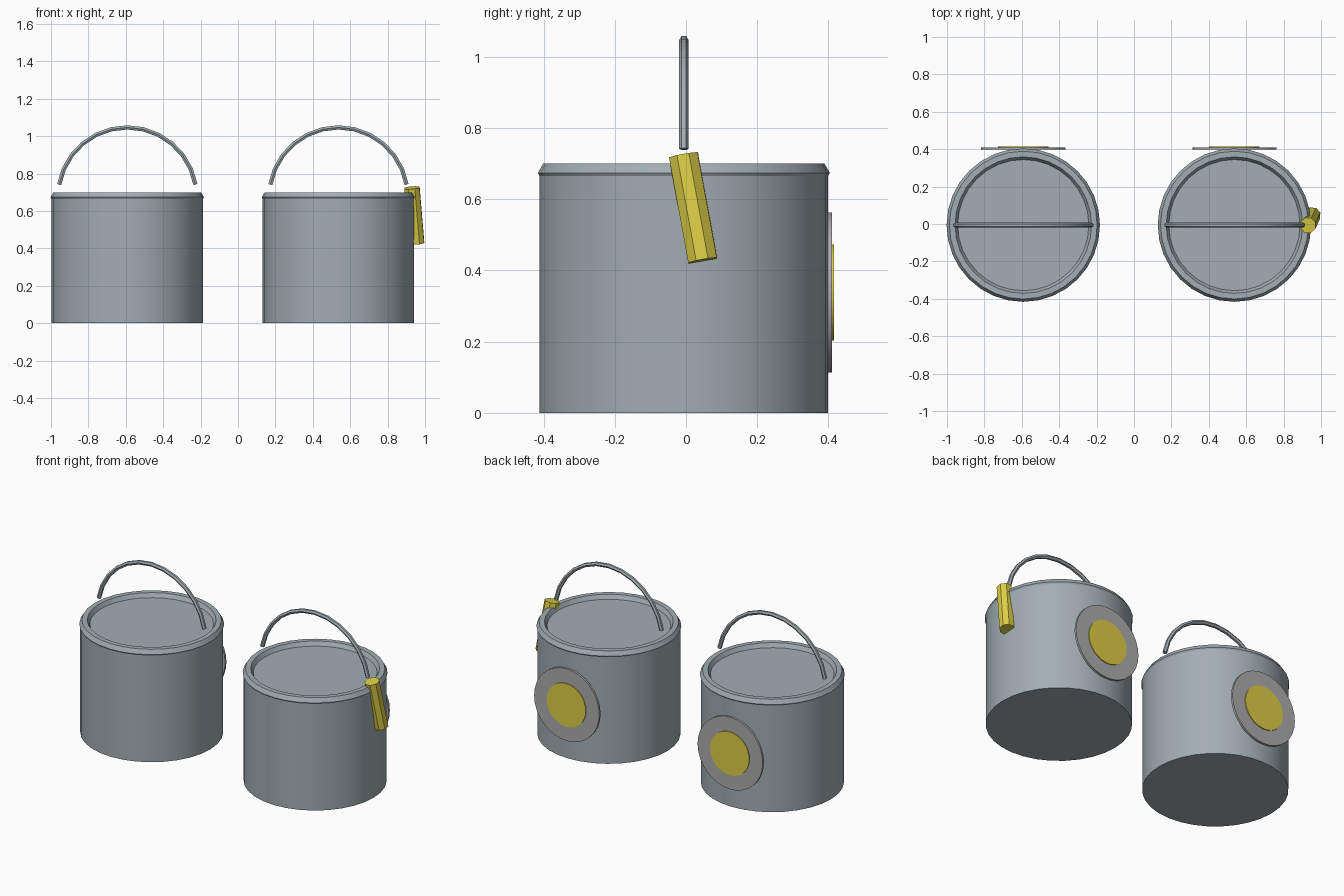
import bpy, math
from mathutils import Vector

if "Cube" in bpy.data.objects:
    bpy.data.objects.remove(bpy.data.objects["Cube"])

YC = -0.006  # shared depth of both cans


def material(name, rgb):
    m = bpy.data.materials.new(name)
    m.diffuse_color = (*rgb, 1)
    m.use_nodes = True
    m.node_tree.nodes["Principled BSDF"].inputs["Base Color"].default_value = m.diffuse_color
    return m


steel = material("steel_blue_grey", (0.36, 0.42, 0.45))
grey = material("badge_grey", (0.42, 0.41, 0.41))
yellow = material("yellow", (0.72, 0.62, 0.06))


def finish(name, mat):
    o = bpy.context.object
    o.name = name
    o.data.materials.append(mat)
    bpy.ops.object.shade_smooth_by_angle(angle=math.radians(40))
    return o


def rod(name, a, b, r, sides, mat):
    """Cylinder running from point a to point b."""
    a, b = Vector(a), Vector(b)
    d = b - a
    bpy.ops.mesh.primitive_cylinder_add(
        vertices=sides, radius=r, depth=d.length, location=(a + b) / 2,
        rotation=d.to_track_quat('Z', 'Y').to_euler())
    return finish(name, mat)


def handle(name, x):
    """Arched wire swept along a circular arc."""
    cu = bpy.data.curves.new(name, 'CURVE')
    cu.dimensions = '3D'
    cu.bevel_depth = 0.013
    cu.bevel_resolution = 1
    cu.use_fill_caps = True
    n = 12
    sp = cu.splines.new('POLY')
    sp.points.add(n)
    for i, p in enumerate(sp.points):
        t = math.radians(10 + 160 * i / n)
        p.co = (x + 0.37 * math.cos(t), YC, 0.677 + 0.37 * math.sin(t), 1)
    o = bpy.data.objects.new(name, cu)
    bpy.context.collection.objects.link(o)
    bpy.ops.object.select_all(action='DESELECT')
    o.select_set(True)
    bpy.context.view_layer.objects.active = o
    bpy.ops.object.convert(target='MESH')
    finish(name, steel)


def can(side, x):
    # closed body with a rolled rim
    rod(side + "_can_body", (x, YC, 0), (x, YC, 0.675), 0.405, 32, steel)
    bpy.ops.mesh.primitive_torus_add(
        major_radius=0.38, minor_radius=0.03, major_segments=32,
        minor_segments=6, location=(x, YC, 0.674))
    o = finish(side + "_can_rim", steel)
    for p in o.data.polygons:
        p.use_smooth = True
    handle(side + "_can_handle", x)
    # round label on the back
    rod(side + "_label_ring", (x, 0.397, 0.338), (x, 0.410, 0.338), 0.225, 32, grey)
    rod(side + "_label_centre", (x, 0.400, 0.338), (x, 0.415, 0.338), 0.135, 32, yellow)


can("left", -0.592)
can("right", 0.537)

# stick hanging on the side of the right can
rod("side_stick", (0.955, 0.047, 0.428), (0.930, -0.007, 0.724), 0.044, 8, yellow)
